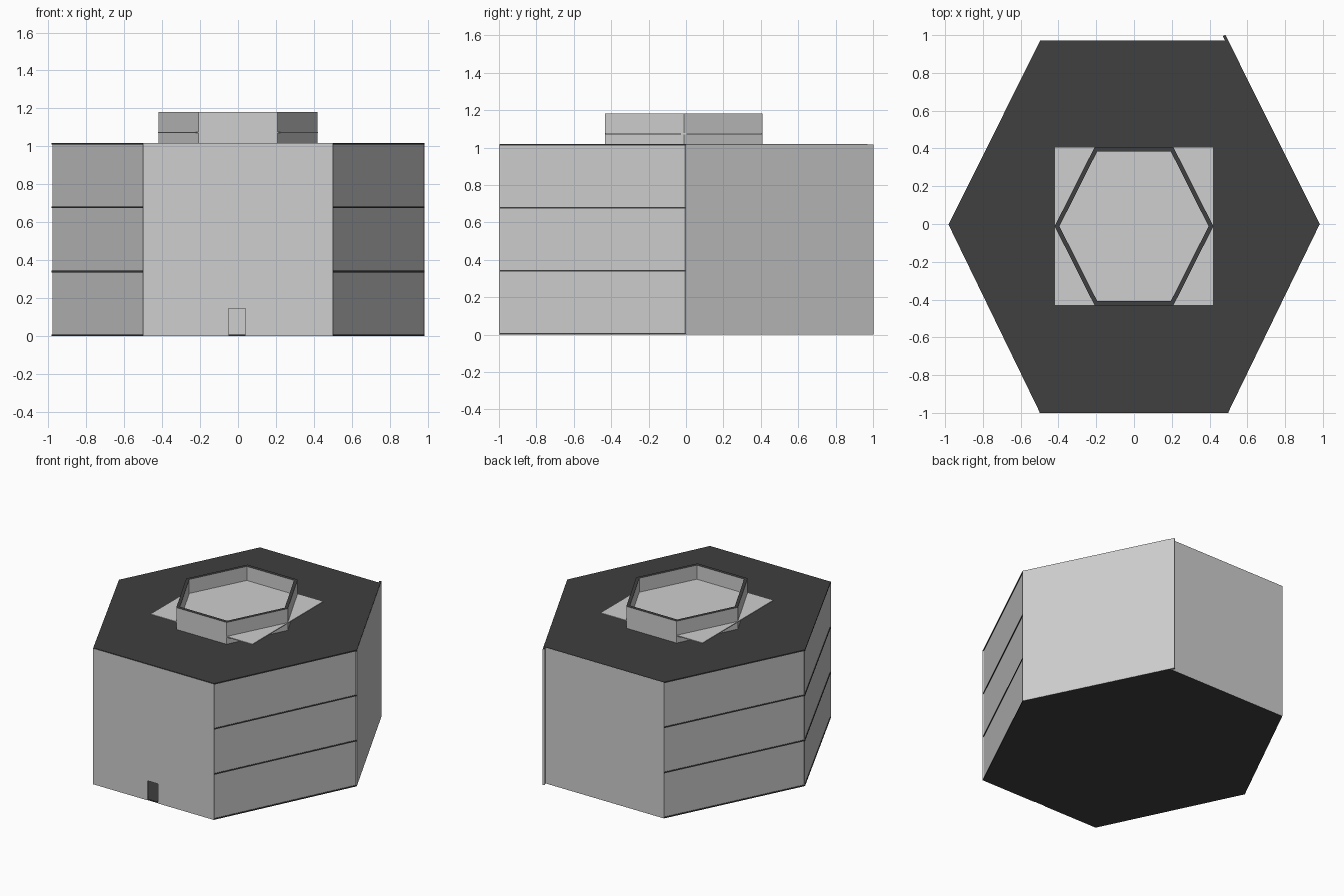
import bpy, bmesh
from mathutils import Vector

if "Cube" in bpy.data.objects:
    bpy.data.objects.remove(bpy.data.objects["Cube"])


def material(name, rgb):
    m = bpy.data.materials.new(name)
    m.diffuse_color = (*rgb, 1)
    m.use_nodes = True
    m.node_tree.nodes["Principled BSDF"].inputs["Base Color"].default_value = m.diffuse_color
    return m


LIGHT = material("light grey wall", (0.62, 0.62, 0.62))
DARK = material("dark grey roof", (0.05, 0.05, 0.05))


def prism(name, points, depth, mats, rule=None):
    """Extrude a flat polygon along a vector; rule picks material per face."""
    bm = bmesh.new()
    face = bm.faces.new([bm.verts.new(p) for p in points])
    out = bmesh.ops.extrude_face_region(bm, geom=[face], use_keep_orig=True)
    verts = [g for g in out["geom"] if isinstance(g, bmesh.types.BMVert)]
    bmesh.ops.translate(bm, verts=verts, vec=depth)
    bmesh.ops.recalc_face_normals(bm, faces=bm.faces)
    bm.normal_update()
    if rule:
        for f in bm.faces:
            f.material_index = rule(f)
    return finish(name, bm, mats)


def finish(name, bm, mats):
    me = bpy.data.meshes.new(name)
    bm.to_mesh(me)
    bm.free()
    ob = bpy.data.objects.new(name, me)
    for m in mats:
        me.materials.append(m)
    bpy.context.collection.objects.link(ob)
    return ob


def up_is_dark(f):
    return 1 if f.normal.z > 0.5 else 0


# Hexagonal floor slabs and roof
HEX = [(-0.5, -0.995), (0.5, -0.995), (0.982, -0.003),
       (0.497, 0.97), (-0.497, 0.97), (-0.982, -0.003)]
for name, z in (("ground_floor", 0), ("first_floor", 0.336),
                ("second_floor", 0.674), ("roof", 1.01)):
    prism(name, [(x, y, z) for x, y in HEX], (0, 0, 0.009), [DARK])

# Six thin walls: outset from the slab edge, and overrun past the corner
WALLS = [("front_wall", 0.005, 0), ("front_right_wall", -0.004, 0),
         ("back_right_wall", 0.002, 0.034), ("back_wall", 0.001, 0),
         ("back_left_wall", -0.004, 0), ("front_left_wall", -0.004, 0)]
Z0, Z1 = 0.001, 1.017
for i, (name, outset, overrun) in enumerate(WALLS):
    a = Vector((*HEX[i], 0))
    b = Vector((*HEX[(i + 1) % 6], 0))
    d = (b - a).normalized()
    n = Vector((d.y, -d.x, 0))
    a += n * outset
    b += n * outset + d * overrun
    length = (b - a).length
    profile = [(0, Z0), (length, Z0), (length, Z1), (0, Z1)]
    if i == 0:
        # Door opening cut into the front wall
        profile[1:1] = [(0.45, Z0), (0.45, 0.147), (0.54, 0.147), (0.54, Z0)]
    prism(name, [a + d * u + Vector((0, 0, z)) for u, z in profile],
          -n * 0.015, [LIGHT, DARK], up_is_dark)

# Hexagonal parapet ring on the roof, dark on its top edge
CY = -0.012
OUTER = [(-0.208, -0.42), (0.208, -0.42), (0.42, 0),
         (0.208, 0.42), (-0.208, 0.42), (-0.42, 0)]
INNER = [(x * 0.94, y * 0.94) for x, y in OUTER]
bm = bmesh.new()
loops = [[bm.verts.new((x, y + CY, z)) for x, y in ring]
         for ring, z in ((OUTER, 1.015), (OUTER, 1.182),
                         (INNER, 1.182), (INNER, 1.015))]
for k in range(4):
    p, q = loops[k], loops[(k + 1) % 4]
    for j in range(6):
        bm.faces.new((p[j], p[(j + 1) % 6], q[(j + 1) % 6], q[j]))
bmesh.ops.recalc_face_normals(bm, faces=bm.faces)
bm.normal_update()
for f in bm.faces:
    f.material_index = up_is_dark(f)
finish("parapet_ring", bm, [LIGHT, DARK])

# Square plate passing through the ring
prism("square_plate",
      [(x * 0.421, y * 0.419 + CY, 1.07)
       for x, y in ((-1, -1), (1, -1), (1, 1), (-1, 1))],
      (0, 0, 0.007), [LIGHT])
